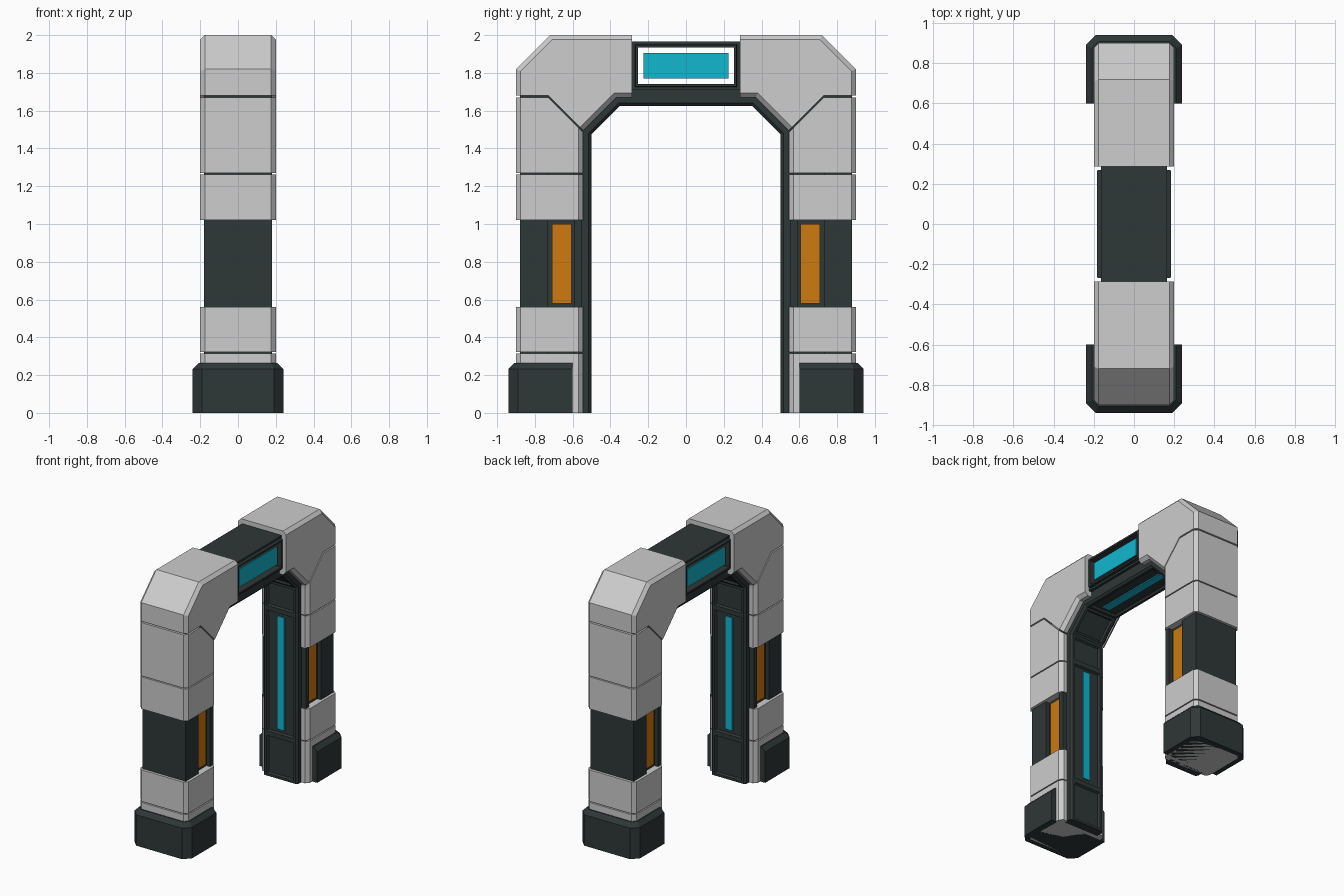
import bpy
import bmesh
from mathutils import Vector

if "Cube" in bpy.data.objects:
    bpy.data.objects.remove(bpy.data.objects["Cube"])


def material(name, rgb):
    m = bpy.data.materials.new(name)
    m.use_nodes = True
    m.diffuse_color = (*rgb, 1)
    m.node_tree.nodes["Principled BSDF"].inputs["Base Color"].default_value = (*rgb, 1)
    return m


LIGHT = material("light grey armour", (0.61, 0.61, 0.61))
DARK = material("dark slate", (0.028, 0.038, 0.038))
CYAN = material("cyan light", (0.006, 0.47, 0.62))
ORANGE = material("orange light", (0.61, 0.195, 0.005))


def finish(bm, name, mat, mirror=""):
    bmesh.ops.recalc_face_normals(bm, faces=bm.faces)
    mesh = bpy.data.meshes.new(name)
    bm.to_mesh(mesh)
    bm.free()
    mesh.materials.append(mat)
    ob = bpy.data.objects.new(name, mesh)
    bpy.context.collection.objects.link(ob)
    if mirror:
        mod = ob.modifiers.new("Mirror", "MIRROR")
        mod.use_axis = ("x" in mirror, "y" in mirror, False)
        mod.use_mirror_merge = False
    return ob


def prism(points, axis, lo, hi):
    """Extrude a (y, z) outline along x, or an (x, y) outline along z."""
    bm = bmesh.new()

    def place(p, t):
        return (t, p[0], p[1]) if axis == "x" else (p[0], p[1], t)
    a = [bm.verts.new(place(p, lo)) for p in points]
    b = [bm.verts.new(place(p, hi)) for p in points]
    bm.faces.new(a)
    bm.faces.new(b[::-1])
    for i in range(len(a)):
        j = (i + 1) % len(a)
        bm.faces.new((a[i], a[j], b[j], b[i]))
    bmesh.ops.recalc_face_normals(bm, faces=bm.faces)
    return bm


def chamfer(bm, offset, rule):
    edges = [e for e in bm.edges
             if rule((e.verts[0].co + e.verts[1].co) / 2,
                     (e.verts[0].co - e.verts[1].co).normalized())]
    bmesh.ops.bevel(bm, geom=edges, offset=offset, offset_type="OFFSET",
                    segments=1, profile=0.5, affect="EDGES")


def rect(u0, u1, v0, v1):
    return [(u0, v0), (u1, v0), (u1, v1), (u0, v1)]


def upright(mid, d):
    return abs(d.z) > 0.99


W = 0.2              # half width of the armour
IN, OUT = 0.545, 0.9  # leg armour, inner and outer faces

# Leg armour blocks, split by narrow seams
for name, z0, z1 in (("ankle_armour", 0, 0.315), ("shin_armour", 0.323, 0.56),
                     ("thigh_armour", 1.02, 1.261)):
    bm = prism(rect(-W, W, IN, OUT), "z", z0, z1)
    chamfer(bm, 0.025, upright)
    finish(bm, name, LIGHT, "y")

# Upper leg armour with a slanted inner top
bm = prism([(IN, 1.269), (OUT, 1.269), (OUT, 1.67), (0.73, 1.67), (IN, 1.485)],
           "x", -W, W)
chamfer(bm, 0.025, upright)
finish(bm, "upper_leg_armour", LIGHT, "y")

# Corner armour
bm = prism([(OUT, 1.68), (OUT, 1.82), (0.72, 2), (0.285, 2), (0.285, 1.67),
            (0.37, 1.67), (0.544, 1.496), (0.728, 1.68)], "x", -W, W)


def corner_rim(mid, d):
    if abs(d.x) > 0.5 or mid.y < 0.29:
        return False
    seam = abs(mid.z - 1.68) < 0.005 or (d.y * d.z > 0.1 and mid.z < 1.7)
    return not seam


chamfer(bm, 0.024, corner_rim)
finish(bm, "corner_armour", LIGHT, "y")

# Dark leg core with a side channel for the orange lamp
side = [(0.18, 0.88), (0.18, 0.73), (0.15, 0.73), (0.15, 0.59), (0.18, 0.59), (0.18, 0.55)]
bm = prism(side + [(-x, y) for x, y in reversed(side)], "z", 0.1, 1.62)
finish(bm, "leg_core", DARK, "y")
bm = prism(rect(0.56, 0.88, 1.62, 1.75), "x", -0.18, 0.18)
finish(bm, "corner_core", DARK, "y")
bm = prism(rect(0.605, 0.71, 0.58, 1.0), "x", 0.149, 0.158)
finish(bm, "orange_lamp", ORANGE, "xy")

# Feet
bm = prism(rect(-0.24, 0.24, 0.6, 0.94), "z", 0, 0.265)
chamfer(bm, 0.05, lambda m, d: upright(m, d) and m.y > 0.9)
chamfer(bm, 0.032, lambda m, d: m.z > 0.26 and m.y > 0.61)
finish(bm, "foot", DARK, "y")

# Inner lining that follows the opening, with sunken panels
inner = [(0.5, 0), (0.5, 0.32), (0.5, 1.265), (0.5, 1.475), (0.35, 1.625)]
outer = [(0.38, 1.72), (0.57, 1.53), (0.57, 0)]
half = outer + inner
bm = prism(half + [(-y, z) for y, z in reversed(half)], "x", -0.145, 0.145)


def faces_opening(p):
    return abs(p.y) < 0.51 and p.z < 1.63 and abs(p.y) + p.z < 2


chamfer(bm, 0.015, lambda m, d: abs(d.x) < 0.1 and faces_opening(m))
panels = [f for f in bm.faces if abs(f.normal.x) < 0.01
          and faces_opening(f.calc_center_median())]
bmesh.ops.inset_individual(bm, faces=panels, thickness=0.025, depth=0)
bmesh.ops.inset_individual(bm, faces=panels, thickness=0.012, depth=-0.015)
finish(bm, "inner_lining", DARK)

# Cyan strips on the lining
bm = prism(rect(-0.03, 0.03, 0.507, 0.516), "z", 0.37, 1.22)
finish(bm, "leg_light_strip", CYAN, "y")
bm = prism(rect(-0.03, 0.03, -0.3, 0.3), "z", 1.632, 1.641)
finish(bm, "beam_light_strip", CYAN)

# Top beam with a raised frame round an open window
bm = prism(rect(-0.285, 0.285, 1.71, 1.965), "x", -0.165, 0.165)
ends = [f for f in bm.faces if abs(f.normal.x) > 0.9]
for thickness, depth in ((0.022, 0), (0.004, 0.02), (0.018, 0)):
    bmesh.ops.inset_individual(bm, faces=ends, thickness=thickness, depth=depth)
rims = [e for f in ends for e in f.edges]
bmesh.ops.delete(bm, geom=ends, context="FACES_ONLY")
bmesh.ops.bridge_loops(bm, edges=rims)
finish(bm, "top_beam", DARK)

# Cyan screens floating in the window
bm = prism(rect(-0.226, 0.226, 1.77, 1.905), "x", 0.161, 0.17)
finish(bm, "screen", CYAN, "x")
